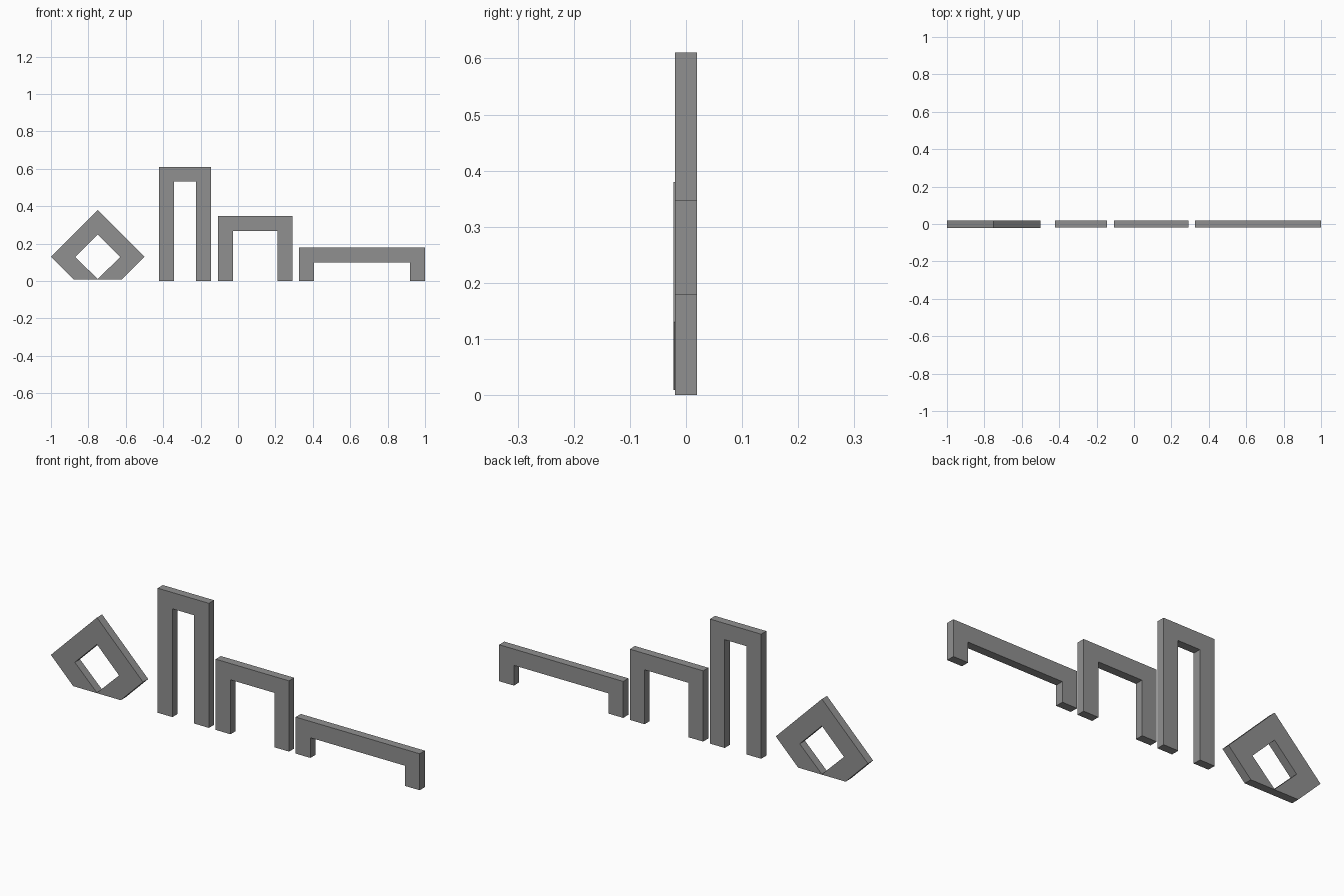
import bpy
import bmesh

cube = bpy.data.objects.get("Cube")
if cube:
    bpy.data.objects.remove(cube, do_unlink=True)

grey = bpy.data.materials.new("mid_grey")
grey.use_nodes = True
colour = (0.28, 0.28, 0.28, 1)
grey.diffuse_color = colour
grey.node_tree.nodes["Principled BSDF"].inputs["Base Color"].default_value = colour

DEPTH = 0.04
BAR = 0.08


def mirrored_prism(name, half_outline, x, y=0.0):
    """Extrude the right half of an (x, z) outline in y and mirror it."""
    bm = bmesh.new()
    face = bm.faces.new([bm.verts.new((px, -DEPTH / 2, pz)) for px, pz in half_outline])
    extruded = bmesh.ops.extrude_face_region(bm, geom=[face], use_keep_orig=True)
    moved = [v for v in extruded["geom"] if isinstance(v, bmesh.types.BMVert)]
    bmesh.ops.translate(bm, verts=moved, vec=(0, DEPTH, 0))
    bmesh.ops.recalc_face_normals(bm, faces=bm.faces)
    # Open the seam on the mirror plane
    seam = [f for f in bm.faces if all(abs(v.co.x) < 1e-6 for v in f.verts)]
    bmesh.ops.delete(bm, geom=seam, context="FACES")
    mesh = bpy.data.meshes.new(name)
    bm.to_mesh(mesh)
    bm.free()
    mesh.materials.append(grey)
    obj = bpy.data.objects.new(name, mesh)
    obj.location = (x, y, 0)
    bpy.context.collection.objects.link(obj)
    mirror = obj.modifiers.new("mirror", "MIRROR")
    mirror.merge_threshold = 0.0005
    return obj


def arch(name, left, right, height):
    """Square arch with two legs and a lintel of equal thickness."""
    half = (right - left) / 2
    inner, under = half - BAR, height - BAR
    outline = [(0, height), (half, height), (half, 0),
               (inner, 0), (inner, under), (0, under)]
    return mirrored_prism(name, outline, (left + right) / 2)


# Three arches, from tall and narrow to low and wide
arch("tall_arch", -0.422, -0.144, 0.611)
arch("middle_arch", -0.107, 0.291, 0.347)
arch("low_wide_arch", 0.327, 1.0, 0.179)

# Diamond frame with its bottom corner cut flat
diamond = [(0, 0.38), (0.25, 0.13), (0.129, 0.009), (0, 0.009),
           (0, 0.011), (0.12, 0.128), (0, 0.248)]
mirrored_prism("diamond_frame", diamond, -0.75, -0.002)
